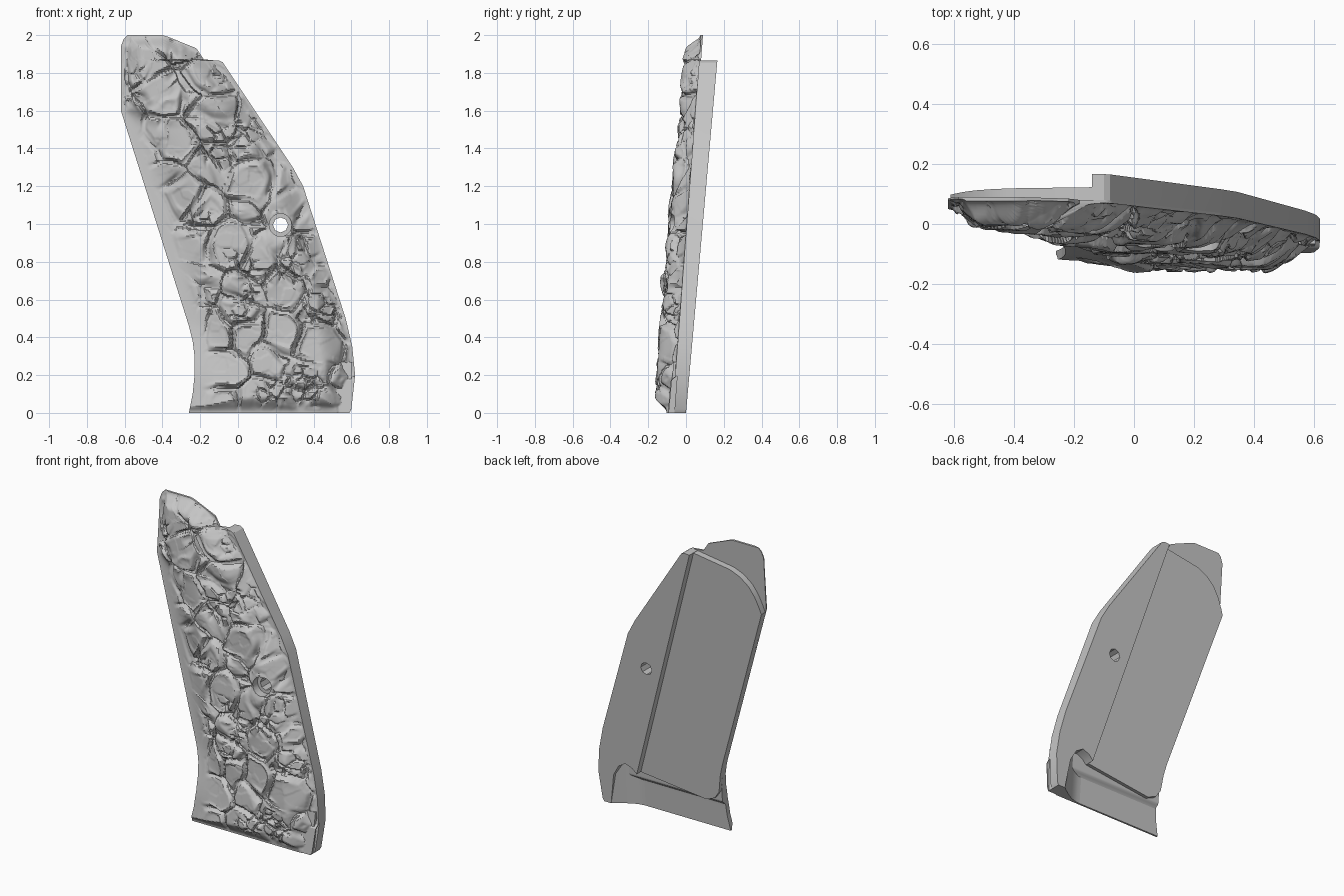
import bpy, bmesh, math
from mathutils import Vector, noise

if "Cube" in bpy.data.objects:
    bpy.data.objects.remove(bpy.data.objects["Cube"])

SLOPE = 0.089            # the whole panel leans back
ROWS, COLS = 280, 150
BAND = -.09              # depth of the low band along the bottom of the back

# Edge profiles as (height, x)
LEFT = [(0, -.26), (.1, -.24), (.2, -.23), (.3, -.23), (.38, -.24), (.46, -.26),
        (1.6, -.62), (1.94, -.62), (1.98, -.605), (2, -.585)]
RIGHT = [(0, .59), (.02, .6), (.2, .62), (.35, .605), (.5, .57), (1.2, .345),
         (1.3, .29), (1.855, -.08), (1.865, -.1), (1.87, -.18), (1.93, -.22),
         (1.995, -.38), (2, -.4)]
HOLE = (.225, .995)
COLOR = (.56, .56, .56, 1)

grey = bpy.data.materials.new("stone grey")
grey.use_nodes = True
grey.diffuse_color = COLOR
grey.node_tree.nodes["Principled BSDF"].inputs["Base Color"].default_value = COLOR


def lookup(profile, z):
    for (z0, x0), (z1, x1) in zip(profile, profile[1:]):
        if z <= z1:
            return x0 + (x1 - x0) * (z - z0) / (z1 - z0)
    return profile[-1][1]


def smooth(t):
    t = max(0, min(1, t))
    return t * t * (3 - 2 * t)


def slab_front(z):
    return -.062 - .013 * z


def core_back(z):
    """Back of the stone part: a plane, cut deeper in the bottom band."""
    t = smooth((z - .17) / .03)
    return BAND * (1 - t) + slab_front(z) * t


def place(x, w, z):
    """Point at offset w from the leaning back plane."""
    return Vector((x, w + SLOPE * z, z))


def stone(x, z):
    """Height of cracked, tilted stone plates."""
    p = Vector((x, 0, z))
    warp = Vector((noise.noise(p * 8), 0, noise.noise(p * 8 + Vector((5, 5, 5))))) * .025
    q = (p + warp) * 5.2
    dist, pts = noise.voronoi(q)
    c = pts[0]
    d = q - c
    h = .016 * noise.noise(c * 7.3)
    h += d.x * .035 * noise.noise(c * 5.1) + d.z * .045 * noise.noise(c * 9.7)
    # wide cracks between plates, broken up along their length
    rim = dist[1] - dist[0]
    h -= .026 * (1 - smooth((rim - .05) / .1)) * smooth(.75 + 2 * noise.noise(p * 6))
    # raised lip on the plate rim
    lip = 1 - smooth(abs(rim - .22) / .09)
    h += .008 * lip * smooth(.4 + 2 * noise.noise(p * 5 + Vector((3, 1, 2))))
    # small chips
    small, spts = noise.voronoi(Vector((x * 14, 3, z * 14)) + warp * 12)
    chip = 1 - smooth((small[1] - small[0] - .04) / .14)
    h -= .013 * chip * smooth(3 * noise.noise(p * 4.5 + Vector((8, 2, 1))) - .1)
    return h + .004 * noise.noise(spts[0] * 3.7)


def front(x, z, xl, rim_x):
    """Front surface: domed plate with bevelled rim plus stone relief."""
    dl, dr, dt = (x - xl) * .95, (rim_x - x) * .95, 2 - z
    tab = smooth((z - 1.5) / .15)
    low = 1 - smooth((z - .15) / .35)
    fall = max((.08 - .03 * low) * (1 - smooth(dl / (.3 - .18 * tab))),
               (.1 - .013 * z) * (1 - smooth(dr / .17)),
               .07 * (1 - smooth(z / .09)),
               .07 * (1 - smooth(dt / .08)))
    inner = .15 - .12 * tab
    fade = smooth((dl - .2 * inner) / inner) * smooth(dr / .04)
    fade *= smooth(z / .08) * smooth(dt / .04)
    fade *= smooth((math.hypot(x - HOLE[0], z - HOLE[1]) - .05) / .04)
    w = -.172 + fall
    if fade > 0:
        w -= fade * stone(x, z)
    return min(w, core_back(z) - .006)


def finish(name, bm):
    bmesh.ops.recalc_face_normals(bm, faces=bm.faces)
    mesh = bpy.data.meshes.new(name)
    bm.to_mesh(mesh)
    bm.free()
    ob = bpy.data.objects.new(name, mesh)
    bpy.context.collection.objects.link(ob)
    mesh.materials.append(grey)
    return ob


def activate(ob):
    bpy.ops.object.select_all(action='DESELECT')
    ob.select_set(True)
    bpy.context.view_layer.objects.active = ob


def loft(name, a_points, b_points):
    """Solid between two matching outlines."""
    bm = bmesh.new()
    a = [bm.verts.new(p) for p in a_points]
    b = [bm.verts.new(p) for p in b_points]
    bm.faces.new(a)
    bm.faces.new(b[::-1])
    for i in range(len(a)):
        j = (i + 1) % len(a)
        bm.faces.new((a[i], b[i], b[j], a[j]))
    return finish(name, bm)


def slab(name, outline, back):
    """Flat plate on the back of the core."""
    return loft(name, [place(x, slab_front(z), z) for x, z in outline],
                [place(x, back, z) for x, z in outline])


def drill(ob, radius, y0, y1, sides):
    """Cut a round hole along y."""
    bpy.ops.mesh.primitive_cylinder_add(
        vertices=sides, radius=radius, depth=y1 - y0,
        location=(HOLE[0], (y0 + y1) / 2, HOLE[1]), rotation=(math.pi / 2, 0, 0))
    cutter = bpy.context.object
    cutter.hide_render = True
    mod = ob.modifiers.new("hole", 'BOOLEAN')
    mod.operation, mod.solver, mod.object = 'DIFFERENCE', 'EXACT', cutter
    activate(ob)
    bpy.ops.object.modifier_apply(modifier=mod.name)
    bpy.data.objects.remove(cutter)


# Carved stone front with a flat back
bm = bmesh.new()
grid, rim_l, rim_r = [], [], []
for i in range(ROWS + 1):
    z = 2 * i / ROWS
    xl, xr = lookup(LEFT, z), lookup(RIGHT, z)
    # the bevel follows a softened edge so the top notch leaves no crease
    rim_x = sum(lookup(RIGHT, z + .015 * k) for k in range(-3, 4)) / 7
    row = []
    for j in range(COLS + 1):
        x = xl + (xr - xl) * j / COLS
        row.append(bm.verts.new(place(x, front(x, z, xl, rim_x), z)))
    grid.append(row)
    rim_l.append(bm.verts.new(place(xl, core_back(z), z)))
    rim_r.append(bm.verts.new(place(xr, core_back(z), z)))
for r0, r1 in zip(grid, grid[1:]):
    for j in range(COLS):
        bm.faces.new((r0[j], r0[j + 1], r1[j + 1], r1[j]))
for i in range(ROWS):
    bm.faces.new((grid[i][0], grid[i + 1][0], rim_l[i + 1], rim_l[i]))
    bm.faces.new((grid[i][-1], rim_r[i], rim_r[i + 1], grid[i + 1][-1]))
    bm.faces.new((rim_l[i], rim_l[i + 1], rim_r[i + 1], rim_r[i]))
bm.faces.new(grid[0] + [rim_r[0], rim_l[0]])
bm.faces.new(grid[-1] + [rim_r[-1], rim_l[-1]])
core = finish("stone_front", bm)

# Raised back rail along the right edge, with a scoop near the bottom
edge = [(x, z) for z, x in reversed(RIGHT) if z < 1.867]
rail = slab("back_rail", [(-.14, 1.862)] + edge +
            [(.54, 0), (.51, .2), (.47, .27), (.42, .3), (.37, .28), (.34, .25)], 0)

# Hollow ramp running from the rail down to the low bottom band
ramp = [(.54 - .19 * t / 8, math.sin(t * math.pi / 16)) for t in range(9)]
ramp += [(.59, 1), (.59, 0)]
fillet = loft("scoop_ramp", [place(x, BAND * s, 0) for x, s in ramp],
              [place(x + .015 * (x == .59), BAND * s, .27) for x, s in ramp])

# Lower back plate with rounded corners
plate = slab("back_plate", [
    (-.14, 1.86), (-.4, 1.82), (-.47, 1.79), (-.53, 1.74), (-.57, 1.68), (-.6, 1.61),
    (-.612, 1.575), (-.26, .46), (-.24, .38), (-.225, .27), (-.19, .22), (-.13, .195),
    (.34, .25)], -.043)

# Screw hole with a counterbore on the front
drill(core, .06, -.5, -.035, 20)
for ob in (core, rail):
    drill(ob, .04, -.6, .6, 8)

for ob in (core, rail, fillet, plate):
    activate(ob)
    bpy.ops.object.shade_smooth_by_angle(angle=math.radians(28))
